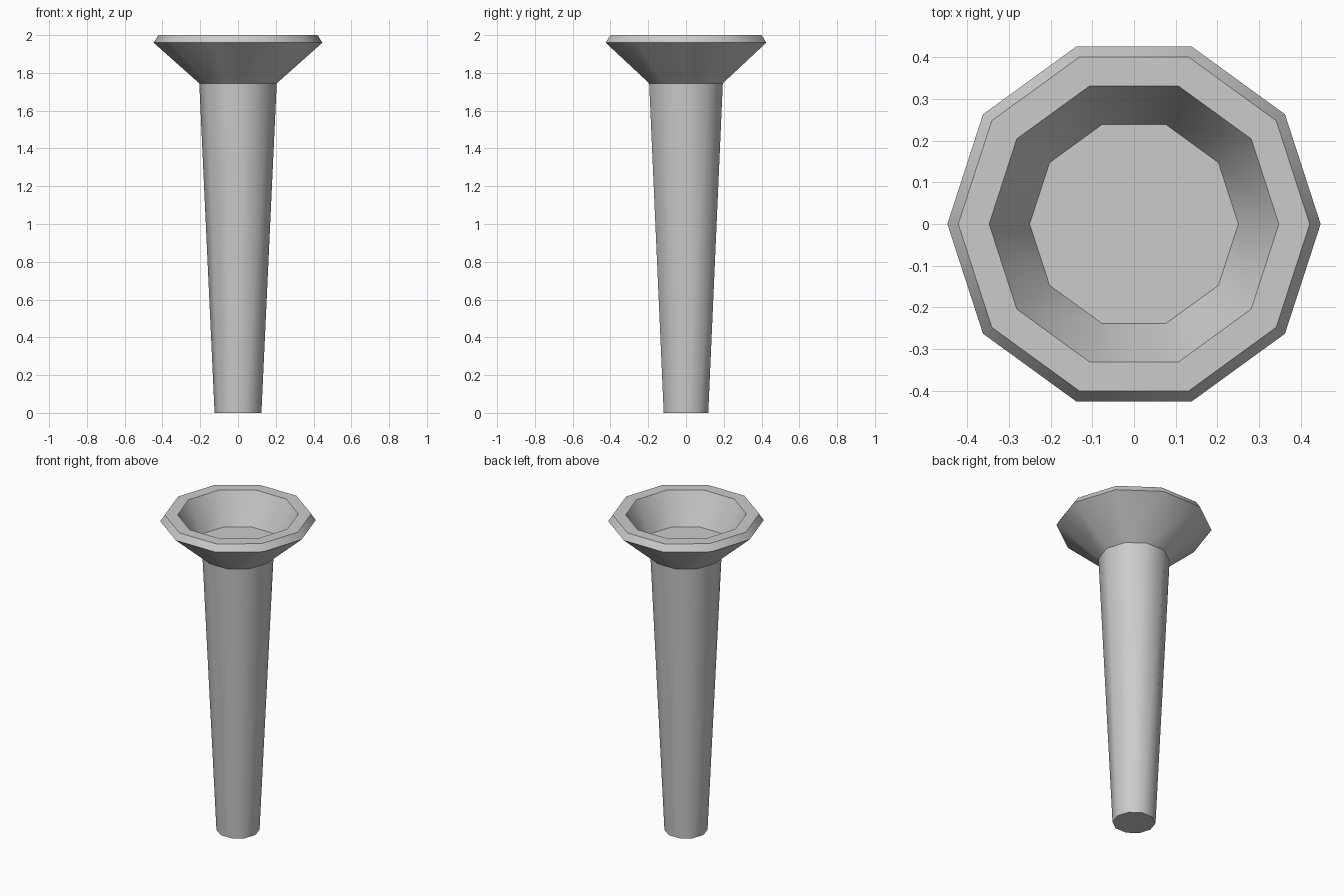
import bpy, bmesh
from math import sin, cos, radians, tau

if "Cube" in bpy.data.objects:
    bpy.data.objects.remove(bpy.data.objects["Cube"])

SIDES = 10

# (radius, height) from the foot, up the shaft, over the rim, down into the cup
PROFILE = [(0.124, 0.0), (0.205, 1.745), (0.447, 1.96), (0.421, 2.0),
           (0.347, 2.0), (0.25, 1.81)]


def lathe(name, profile, sides):
    bm = bmesh.new()
    rings = [[bm.verts.new((r * cos(tau * i / sides), r * sin(tau * i / sides), z))
              for i in range(sides)] for r, z in profile]
    for low, high in zip(rings, rings[1:]):
        for i in range(sides):
            j = (i + 1) % sides
            bm.faces.new((low[i], low[j], high[j], high[i]))
    # foot and cup floor
    bm.faces.new(rings[0][::-1])
    bm.faces.new(rings[-1])
    mesh = bpy.data.meshes.new(name)
    bm.to_mesh(mesh)
    bm.free()
    obj = bpy.data.objects.new(name, mesh)
    bpy.context.collection.objects.link(obj)
    return obj


# Tapered shaft with a flared cup, smooth around and sharp at the rims
torch = lathe("torch_holder", PROFILE, SIDES)
bpy.context.view_layer.objects.active = torch
torch.select_set(True)
bpy.ops.object.shade_smooth_by_angle(angle=radians(40))
